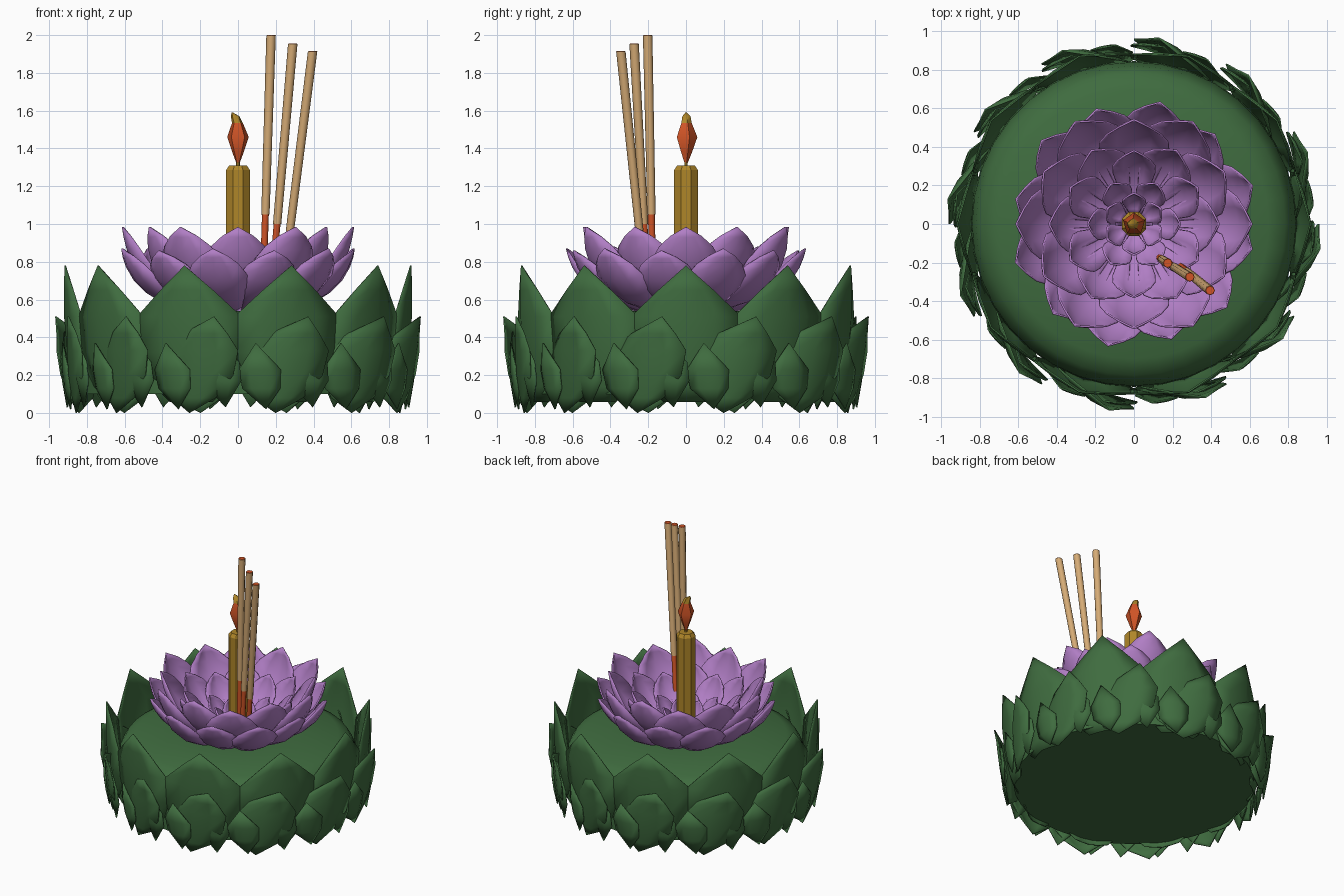
import bpy, bmesh, math
from mathutils import Vector

if "Cube" in bpy.data.objects:
    bpy.data.objects.remove(bpy.data.objects["Cube"])


def material(name, rgb):
    m = bpy.data.materials.new(name)
    m.diffuse_color = (*rgb, 1)
    m.use_nodes = True
    m.node_tree.nodes["Principled BSDF"].inputs["Base Color"].default_value = m.diffuse_color
    return m


GREEN = material("leaf green", (0.05, 0.15, 0.05))
PURPLE = material("petal purple", (0.44, 0.21, 0.56))
GOLD = material("candle gold", (0.43, 0.24, 0.022))
ORANGE = material("flame orange", (0.64, 0.09, 0.02))
TAN = material("incense tan", (0.67, 0.41, 0.18))


def make(name, verts, faces, mats, smooth=None, thick=0):
    me = bpy.data.meshes.new(name)
    me.from_pydata(verts, [], faces)
    bm = bmesh.new()
    bm.from_mesh(me)
    bmesh.ops.remove_doubles(bm, verts=bm.verts, dist=1e-5)
    bmesh.ops.recalc_face_normals(bm, faces=bm.faces)
    bm.to_mesh(me)
    bm.free()
    for m in mats:
        me.materials.append(m)
    ob = bpy.data.objects.new(name, me)
    bpy.context.collection.objects.link(ob)
    if thick:
        s = ob.modifiers.new("thickness", "SOLIDIFY")
        s.thickness = thick
        s.offset = 0
    if smooth:
        bpy.ops.object.select_all(action="DESELECT")
        ob.select_set(True)
        bpy.context.view_layer.objects.active = ob
        bpy.ops.object.shade_smooth_by_angle(angle=math.radians(smooth))
    return ob


def tube(name, rings, sides, mats, smooth=None, turn=0.0):
    """Closed tube through rings of (centre, radius)."""
    verts, faces = [], []
    for c, r in rings:
        for k in range(sides):
            a = turn + math.tau * k / sides
            verts.append((c[0] + r * math.cos(a), c[1] + r * math.sin(a), c[2]))
    for i in range(len(rings) - 1):
        for k in range(sides):
            j = (k + 1) % sides
            faces.append((i * sides + k, i * sides + j, (i + 1) * sides + j, (i + 1) * sides + k))
    faces.append(tuple(range(sides - 1, -1, -1)))
    faces.append(tuple((len(rings) - 1) * sides + k for k in range(sides)))
    return make(name, verts, faces, mats, smooth)


def grid_faces(start, rows, cols):
    return [(start + i * cols + j, start + i * cols + j + 1,
             start + (i + 1) * cols + j + 1, start + (i + 1) * cols + j)
            for i in range(rows - 1) for j in range(cols - 1)]


def leaf_ring(name, offset, rows, fold, twist, count=12):
    """Folded leaves around the base; rows are (z, half width, radius, sideways lean)."""
    verts, faces = [], []
    tw = math.radians(twist)
    for k in range(count):
        a = math.radians(-90 + offset + 360 * k / count)
        n = Vector((math.cos(a), math.sin(a), 0))
        t = Vector((-math.sin(a), math.cos(a), 0))
        start = len(verts)
        for z, w, r, lean in rows:
            for s in (-1, -0.5, 0, 0.5, 1):
                u, d = s * w + lean, -fold * abs(s) ** 1.4 * w
                p = n * (r + d * math.cos(tw) + u * math.sin(tw))
                p += t * (u * math.cos(tw) - d * math.sin(tw))
                verts.append((p.x, p.y, z))
        faces += grid_faces(start, len(rows), 5)
    return make(name, verts, faces, [GREEN], 30, 0.008)


def petal_ring(name, count, offset, p0, p1, p2, width, cup):
    """Cupped petals whose midrib is a quadratic curve in (radius, z)."""
    widths = (0.3, 0.58, 0.84, 1.0, 1.0, 0.78, 0.45, 0.0)
    steps = (0, 0.18, 0.36, 0.54, 0.7, 0.84, 0.93, 1)
    verts, faces = [], []
    for k in range(count):
        a = math.radians(-90 + offset + 360 * k / count)
        n = Vector((math.cos(a), math.sin(a), 0))
        t = Vector((-math.sin(a), math.cos(a), 0))
        start = len(verts)
        for q, wf in zip(steps, widths):
            r, z = [(1 - q) ** 2 * A + 2 * q * (1 - q) * B + q * q * C for A, B, C in zip(p0, p1, p2)]
            dr, dz = [(1 - q) * (B - A) + q * (C - B) for A, B, C in zip(p0, p1, p2)]
            L = math.hypot(dr, dz)
            for s in (-1, -0.5, 0, 0.5, 1):
                h = cup * s * s * wf * width
                p = n * (r - h * dz / L) + t * (s * wf * width)
                verts.append((p.x, p.y, z + h * dr / L))
        faces += grid_faces(start, len(steps), 5)
    return make(name, verts, faces, [PURPLE], 40, 0.01)


# Round green base
tube("base", [((0, 0, z), r) for z, r in
              ((0.10, 0.84), (0.2, 0.845), (0.32, 0.84), (0.42, 0.82), (0.48, 0.785), (0.525, 0.7), (0.54, 0.3))],
     36, [GREEN], 50)

# Folded leaves around the base: ten tall ones, then leaning and small ones
leaf_ring("tall_leaves", 18,
          [(0.06, 0.12, 0.835, 0), (0.14, 0.20, 0.865, 0), (0.32, 0.28, 0.90, 0), (0.51, 0.29, 0.917, 0),
           (0.65, 0.145, 0.917, 0), (0.78, 0.0, 0.915, 0)], 0.3, 0, 10)
leaf_ring("leaning_leaves", 15,
          [(0.0, 0.0, 0.885, -0.03), (0.08, 0.13, 0.905, -0.02), (0.20, 0.21, 0.925, 0),
           (0.33, 0.22, 0.935, 0.02), (0.42, 0.13, 0.935, 0.06), (0.51, 0.0, 0.935, 0.13)], 0.3, 13)
leaf_ring("small_leaves", 24,
          [(0.03, 0.0, 0.90, 0.03), (0.17, 0.11, 0.93, 0), (0.27, 0.11, 0.94, -0.01),
           (0.43, 0.0, 0.94, -0.06)], 0.3, 10)
leaf_ring("lower_leaves", 7,
          [(0.02, 0.0, 0.89, 0.04), (0.13, 0.10, 0.92, 0.01), (0.23, 0.11, 0.935, 0),
           (0.37, 0.0, 0.935, -0.02)], 0.3, 10)

# Purple flower in rings of six, from the outside to the heart
petal_ring("lowest_petals", 6, 48, (0.12, 0.53), (0.56, 0.53), (0.645, 0.87), 0.16, 0.35)
petal_ring("low_petals", 6, 18, (0.12, 0.535), (0.54, 0.54), (0.625, 0.86), 0.16, 0.35)
petal_ring("tall_petals", 6, 30, (0.12, 0.54), (0.56, 0.58), (0.61, 0.985), 0.18, 0.4)
petal_ring("upper_petals", 6, 0, (0.10, 0.545), (0.50, 0.59), (0.54, 0.985), 0.18, 0.4)
petal_ring("middle_petals", 6, 30, (0.09, 0.55), (0.40, 0.60), (0.44, 0.88), 0.14, 0.4)
petal_ring("inner_petals", 6, 0, (0.08, 0.56), (0.34, 0.60), (0.38, 0.84), 0.11, 0.4)
petal_ring("small_petals", 6, 30, (0.06, 0.57), (0.21, 0.60), (0.24, 0.76), 0.08, 0.4)
petal_ring("heart_petals", 6, 0, (0.05, 0.58), (0.14, 0.60), (0.16, 0.72), 0.06, 0.4)

# Candle with bevelled top and thin wick
tube("candle", [((0, 0, 0.54), 0.068), ((0, 0, 1.285), 0.068), ((0, 0, 1.31), 0.05)],
     8, [GOLD], None, math.pi / 8)
tube("wick", [((0, 0, 1.30), 0.010), ((0, 0, 1.36), 0.010)], 6, [GOLD])

# Five-sided flame, yellow at its bent tip
flame = tube("flame", [((0, 0, 1.32), 0.008), ((0, 0, 1.38), 0.032), ((0, 0, 1.46), 0.06),
                       ((-0.003, 0, 1.535), 0.03), ((-0.015, 0, 1.57), 0.024), ((-0.03, 0, 1.59), 0.004)],
             5, [ORANGE, GOLD], 50, math.pi / 2)
for f in flame.data.polygons:
    if f.center.z > 1.54:
        f.material_index = 1

# Three incense sticks: orange stem, tan upper part, orange glowing end
sticks = [((0.145, -0.183, 1.05), (0.175, -0.203, 2.0)),
          ((0.207, -0.222, 1.0), (0.290, -0.275, 1.955)),
          ((0.275, -0.247, 0.965), (0.395, -0.345, 1.915))]
for i, (joint, top) in enumerate(sticks, 1):
    joint, top = Vector(joint), Vector(top)
    d = (top - joint) / (top.z - joint.z)
    foot = joint + d * (0.50 - joint.z)
    tube(f"incense_stem_{i}", [(foot, 0.018), (joint + d * 0.01, 0.018)], 8, [ORANGE], 50)
    tube(f"incense_stick_{i}", [(joint, 0.022), (top - d * 0.003, 0.025)], 8, [TAN], 50)
    tube(f"incense_end_{i}", [(top - d * 0.003, 0.024), (top, 0.022)], 8, [ORANGE], 50)
